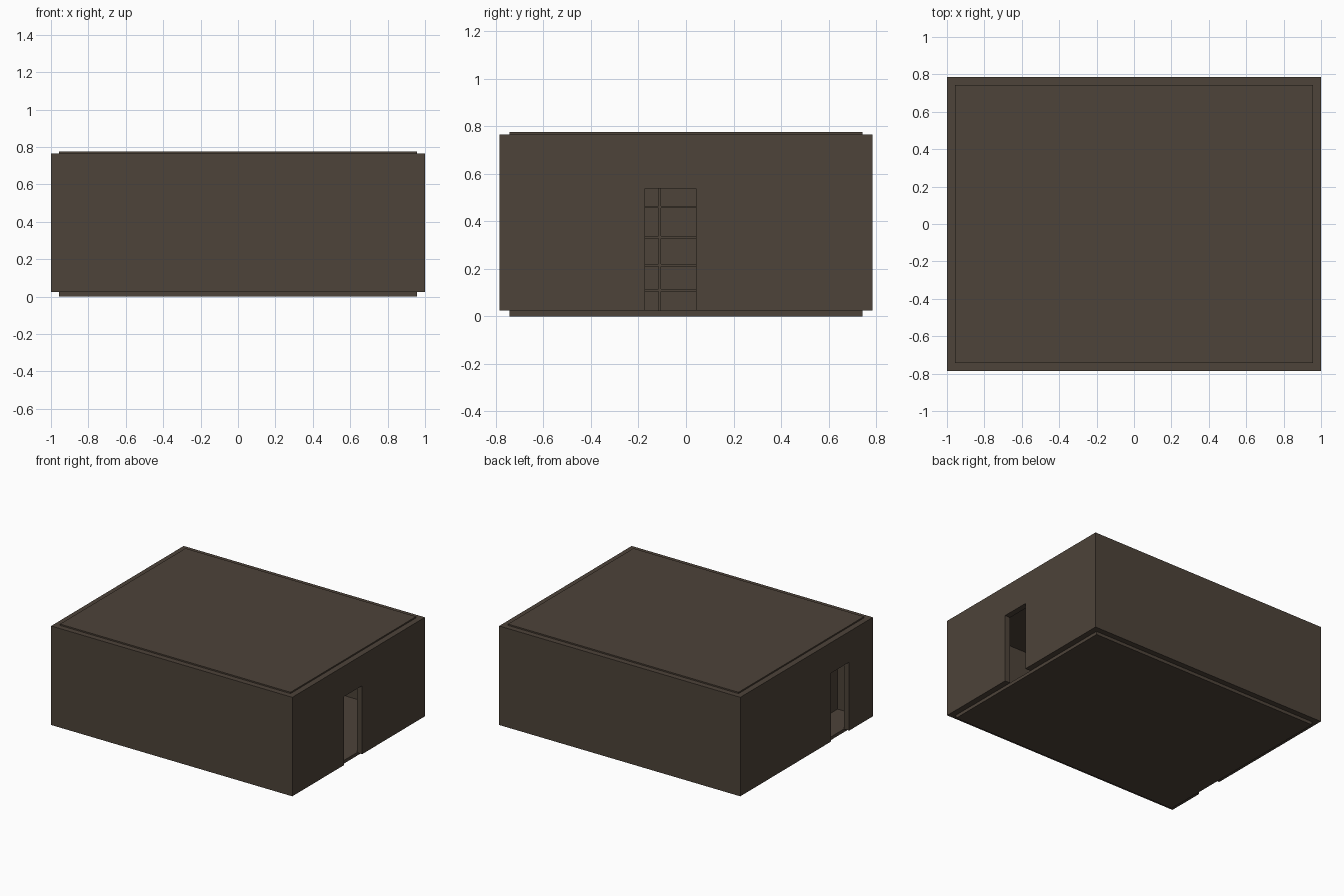
import bpy, bmesh

if "Cube" in bpy.data.objects:
    bpy.data.objects.remove(bpy.data.objects["Cube"])

mat = bpy.data.materials.new("dark_brown")
mat.diffuse_color = (0.075, 0.056, 0.041, 1)
mat.use_nodes = True
mat.node_tree.nodes["Principled BSDF"].inputs["Base Color"].default_value = mat.diffuse_color


def box(name, x0, x1, y0, y1, z0, z1):
    bm = bmesh.new()
    bmesh.ops.create_cube(bm, size=1)
    for v in bm.verts:
        v.co = ((x0 + x1) / 2 + v.co.x * (x1 - x0),
                (y0 + y1) / 2 + v.co.y * (y1 - y0),
                (z0 + z1) / 2 + v.co.z * (z1 - z0))
    me = bpy.data.meshes.new(name)
    bm.to_mesh(me)
    bm.free()
    ob = bpy.data.objects.new(name, me)
    me.materials.append(mat)
    bpy.context.collection.objects.link(ob)
    return ob


def cut(target, cutter):
    cutter.hide_render = True
    cutter.hide_viewport = True
    cutter.display_type = 'WIRE'
    m = target.modifiers.new(cutter.name, 'BOOLEAN')
    m.operation = 'DIFFERENCE'
    m.solver = 'EXACT'
    m.object = cutter


X, Y = 1.0, 0.785        # outer half sizes
IX, IY = 0.956, 0.743    # inner half sizes
Z0, Z1 = 0.024, 0.766    # wall bottom and top
DOOR_TOP = 0.537

# walls: hollow shell with one doorway on each short side
walls = box("walls", -X, X, -Y, Y, Z0, Z1)
cut(walls, box("room_cutter", -IX, IX, -IY, IY, -0.2, 1.0))
cut(walls, box("right_door_cutter", 0.9, 1.1, -0.172, 0.042, -0.1, DOOR_TOP))
cut(walls, box("left_door_cutter", -1.1, -0.9, -0.505, -0.29, -0.1, DOOR_TOP))

# floor and roof slabs, inset within the walls
box("floor", -IX, IX, -IY, IY, 0, Z0)
box("roof", -IX, IX, -IY, IY, 0.745, 0.776)

# shelving seen through the right doorway
SX0, SX1 = -0.737, -0.6
SY0, SY1, T = -0.743, 0.523, 0.01
SHELF_TOP = 0.61
box("shelf_back", SX0, SX0 + T, SY0, SY1, Z0, SHELF_TOP)
for i, z in enumerate((0.11, 0.215, 0.332, 0.46, SHELF_TOP - T / 2)):
    box(f"shelf_board_{i + 1}", SX0 + T, SX1, SY0, SY1, z - T / 2, z + T / 2)
for i, y in enumerate((SY0 + T / 2, -0.11, SY1 - T / 2)):
    box(f"shelf_upright_{i + 1}", SX0 + T, SX1 + 0.002, y - T / 2, y + T / 2, Z0, SHELF_TOP)
